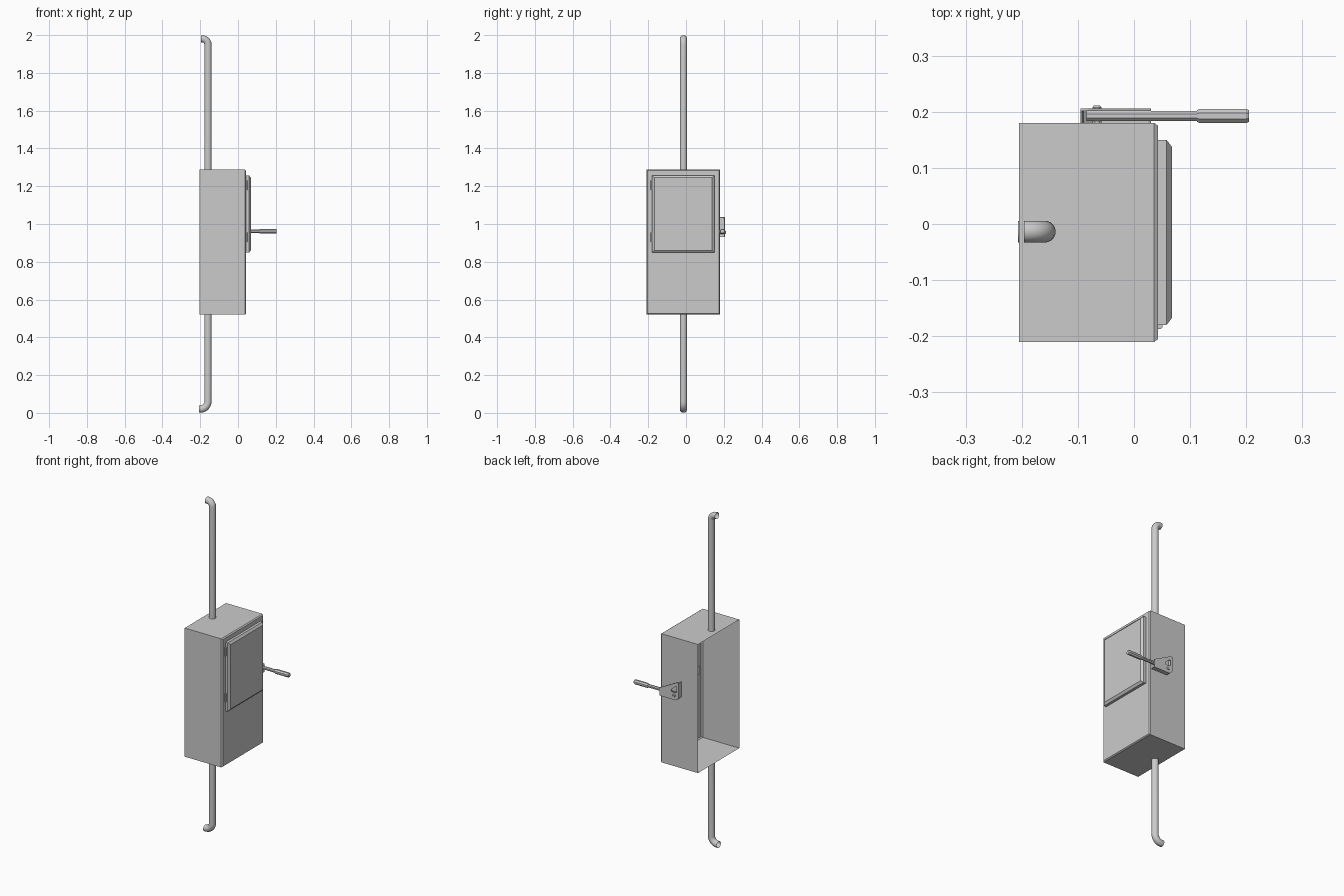
import bpy, bmesh, math
from mathutils import Vector

cube = bpy.data.objects.get("Cube")
if cube:
    bpy.data.objects.remove(cube, do_unlink=True)

grey = bpy.data.materials.new("painted_grey_metal")
grey.use_nodes = True
colour = (0.6, 0.6, 0.6, 1)
grey.diffuse_color = colour
grey.node_tree.nodes["Principled BSDF"].inputs["Base Color"].default_value = colour


def finish(name, bm, smooth=False):
    bmesh.ops.recalc_face_normals(bm, faces=bm.faces[:])
    mesh = bpy.data.meshes.new(name)
    bm.to_mesh(mesh)
    bm.free()
    mesh.materials.append(grey)
    obj = bpy.data.objects.new(name, mesh)
    bpy.context.collection.objects.link(obj)
    if smooth:
        bpy.ops.object.select_all(action='DESELECT')
        obj.select_set(True)
        bpy.context.view_layer.objects.active = obj
        bpy.ops.object.shade_smooth_by_angle(angle=math.radians(40))
    return obj


def loft(name, rings, cap_start=True, cap_end=True, smooth=False):
    """Skin a list of equal-length point rings."""
    bm = bmesh.new()
    loops = [[bm.verts.new(p) for p in ring] for ring in rings]
    n = len(loops[0])
    for a, b in zip(loops, loops[1:]):
        for i in range(n):
            j = (i + 1) % n
            bm.faces.new((a[i], a[j], b[j], b[i]))
    if cap_start:
        bm.faces.new(loops[0])
    if cap_end:
        bm.faces.new(loops[-1])
    return finish(name, bm, smooth)


def rect(x, y0, y1, z0, z1, inset=0):
    y0, y1, z0, z1 = y0 + inset, y1 - inset, z0 + inset, z1 - inset
    return [(x, y0, z0), (x, y1, z0), (x, y1, z1), (x, y0, z1)]


def ring(centre, u, v, r, sides):
    """Regular polygon with flats facing along u and v."""
    angles = [(i + 0.5) * math.tau / sides for i in range(sides)]
    return [Vector(centre) + r * (math.cos(a) * Vector(u) + math.sin(a) * Vector(v)) for a in angles]


def bar(name, sections, y, z, sides=8):
    """Faceted bar along x from (x, radius) pairs."""
    return loft(name, [ring((x, y, z), (0, 1, 0), (0, 0, 1), r, sides) for x, r in sections])


# Cabinet shell, open at the back, with a chamfered front edge
body = (-0.21, 0.18, 0.52, 1.288)
loft("cabinet_shell", [rect(-0.205, *body), rect(0.036, *body), rect(0.043, *body, 0.005)],
     cap_start=False)

# Door panel with chamfered rim
door = (-0.18, 0.15, 0.848, 1.258)
loft("door_panel", [rect(0.043, *door), rect(0.058, *door), rect(0.068, *door, 0.013)])

# Door hinges
for label, z in (("lower", 0.93), ("upper", 1.205)):
    loft(label + "_hinge", [ring((0.045, -0.182, h), (1, 0, 0), (0, 1, 0), 0.006, 8)
                            for h in (z - 0.025, z + 0.025)], smooth=True)


# Conduits that turn back toward the wall
def conduit(name, z_box, z_axis, x_end, bend):
    px, py, r = -0.159, -0.0135, 0.0195
    s = 1 if z_axis > z_box else -1
    path = [(px, z_box, 0)]
    for i in range(7):
        a = i / 6 * math.pi / 2
        path.append((px - bend + bend * math.cos(a), z_axis - s * bend * (1 - math.sin(a)), a))
    path.append((x_end, z_axis, math.pi / 2))
    rings = [ring((x, py, z), (math.cos(a), 0, s * math.sin(a)), (0, 1, 0), r, 16)
             for x, z, a in path]
    loft(name, rings, False, False, smooth=True)


conduit("upper_conduit", 1.288, 1.98, -0.196, 0.03)
conduit("lower_conduit", 0.52, 0.02, -0.207, 0.04)

# Switch bracket: pentagonal plate with a triangular window
outer = [(-0.095, 1.037), (-0.083, 1.037), (0.03, 0.978), (0.03, 0.93), (-0.078, 0.93), (-0.095, 0.946)]
window = [(-0.083, 1.012), (-0.074, 1.012), (-0.045, 0.985), (-0.05, 0.975), (-0.075, 0.975), (-0.083, 0.98)]
bm = bmesh.new()
layers = [[[bm.verts.new((x, y, z)) for x, z in outline] for outline in (outer, window)]
          for y in (0.201, 0.206)]
for i in range(len(outer)):
    j = (i + 1) % len(outer)
    for o, w in layers:
        bm.faces.new((o[i], o[j], w[j], w[i]))
    for back, front in zip(*layers):
        bm.faces.new((back[i], back[j], front[j], front[i]))
finish("switch_bracket", bm)


# Bracket flanges reaching the cabinet wall
def flange(name, points):
    t = 0.005
    centre = Vector((-0.03, 0, 0.97))
    inner = []
    for x, z in points:
        d = (centre - Vector((x, 0, z))).normalized() * t
        inner.append((x + d.x, z + d.z))
    outline = list(points) + inner[::-1]
    loft(name, [[(x, y, z) for x, z in outline] for y in (0.18, 0.201)])


flange("bracket_rear_flange", [outer[0], outer[5]])
flange("bracket_lower_flange", outer[3:6])

# Lever, grip and pivot bolt
lever_y, lever_z = 0.1925, 0.962
bar("switch_lever", [(-0.085, 0.0095), (0.115, 0.0095)], lever_y, lever_z)
bar("lever_grip", [(0.112, 0.011), (0.117, 0.0138), (0.2, 0.0138), (0.205, 0.011)], lever_y, lever_z)
loft("pivot_bolt", [ring((-0.066, y, 0.956), (1, 0, 0), (0, 0, 1), r, 8)
                    for y, r in ((0.18, 0.009), (0.208, 0.009), (0.211, 0.006))])
